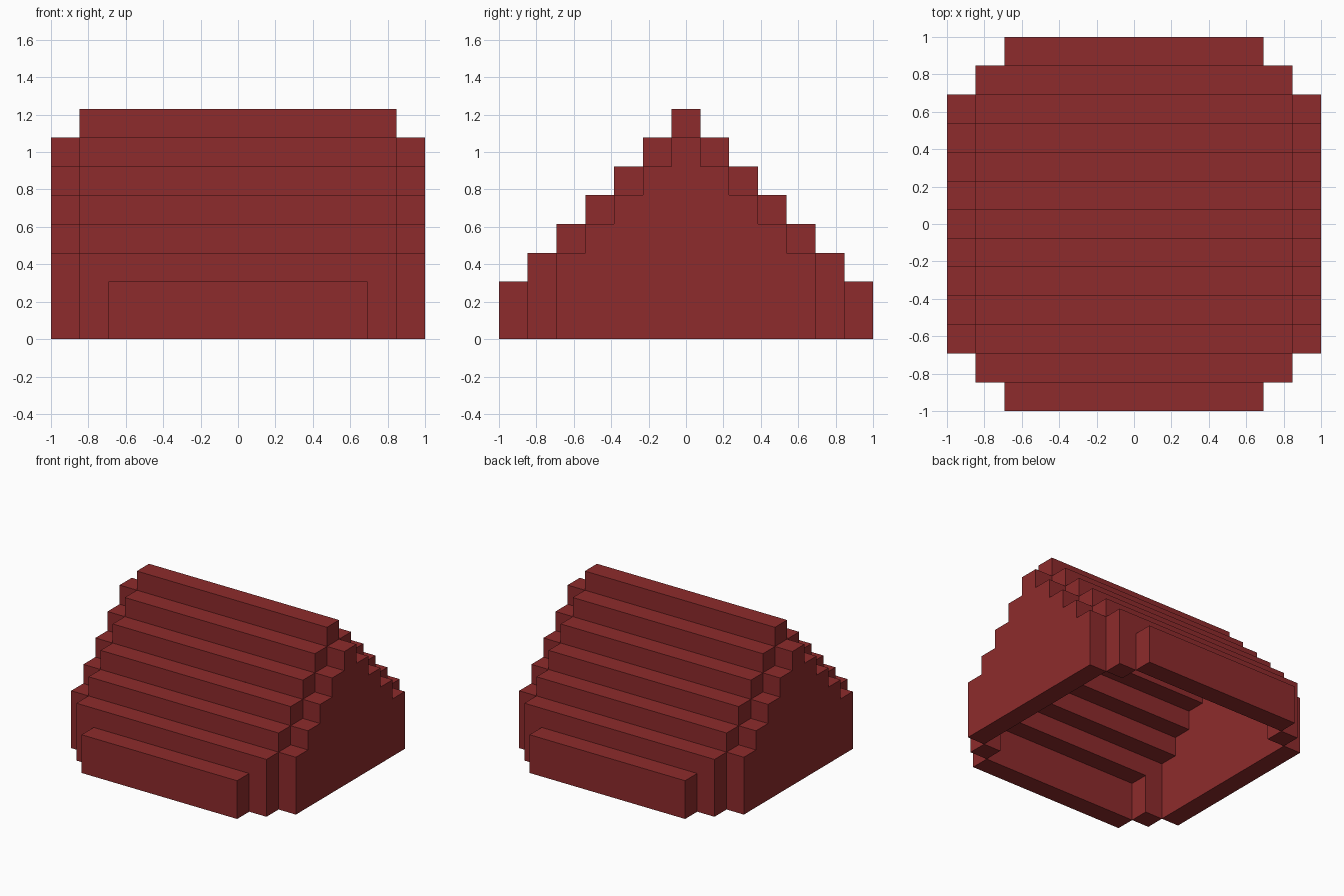
import bpy
import bmesh

U = 2 / 13  # block size

cube = bpy.data.objects.get("Cube")
if cube:
    bpy.data.objects.remove(cube, do_unlink=True)

red = bpy.data.materials.new("brick_red")
red.use_nodes = True
colour = (0.27, 0.024, 0.025, 1)
red.diffuse_color = colour
red.node_tree.nodes["Principled BSDF"].inputs["Base Color"].default_value = colour


def prism(name, outline, direction):
    """Extrude a closed outline, given in block units, along a direction."""
    bm = bmesh.new()
    face = bm.faces.new([bm.verts.new([c * U for c in p]) for p in outline])
    grown = bmesh.ops.extrude_face_region(bm, geom=[face])["geom"]
    top = [v for v in grown if isinstance(v, bmesh.types.BMVert)]
    bmesh.ops.translate(bm, verts=top, vec=[c * U for c in direction])
    bmesh.ops.recalc_face_normals(bm, faces=bm.faces)
    mesh = bpy.data.meshes.new(name)
    bm.to_mesh(mesh)
    bm.free()
    mesh.materials.append(red)
    obj = bpy.data.objects.new(name, mesh)
    bpy.context.collection.objects.link(obj)


def beam(name, half, y, low, high):
    """Bar one block deep, running along x."""
    outline = [(-half, y - .5, low), (half, y - .5, low),
               (half, y - .5, high), (-half, y - .5, high)]
    prism(name, outline, (0, 1, 0))


# Stepped end walls: one block lower than the roof
steps = []
for k in range(5):
    steps += [(k + .5, 7 - k), (k + .5, 6 - k)]
steps[-1] = (4.5, 0)
profile = steps + [(-y, z) for y, z in reversed(steps)]
for side, x in (("left", 5.5), ("right", -6.5)):
    prism(side + "_end_wall", [(x, y, z) for y, z in profile], (1, 0, 0))

# Ridge beam
beam("ridge", 5.5, 0, 7, 8)

for side, s in (("front", -1), ("back", 1)):
    # Roof steps, open underneath
    for k in range(1, 5):
        beam(f"{side}_roof_step_{k}", 5.5, s * k, 7 - k, 8 - k)

    # Eave with a post at each end, cut as one arch
    y = s * 5 - .5
    arch = [(5.5, 0), (5.5, 3), (-5.5, 3), (-5.5, 0),
            (-4.5, 0), (-4.5, 2), (4.5, 2), (4.5, 0)]
    prism(side + "_eave_and_posts", [(x, y, z) for x, z in arch], (0, 1, 0))

    # Low outer wall
    beam(side + "_low_wall", 4.5, s * 6, 0, 2)
